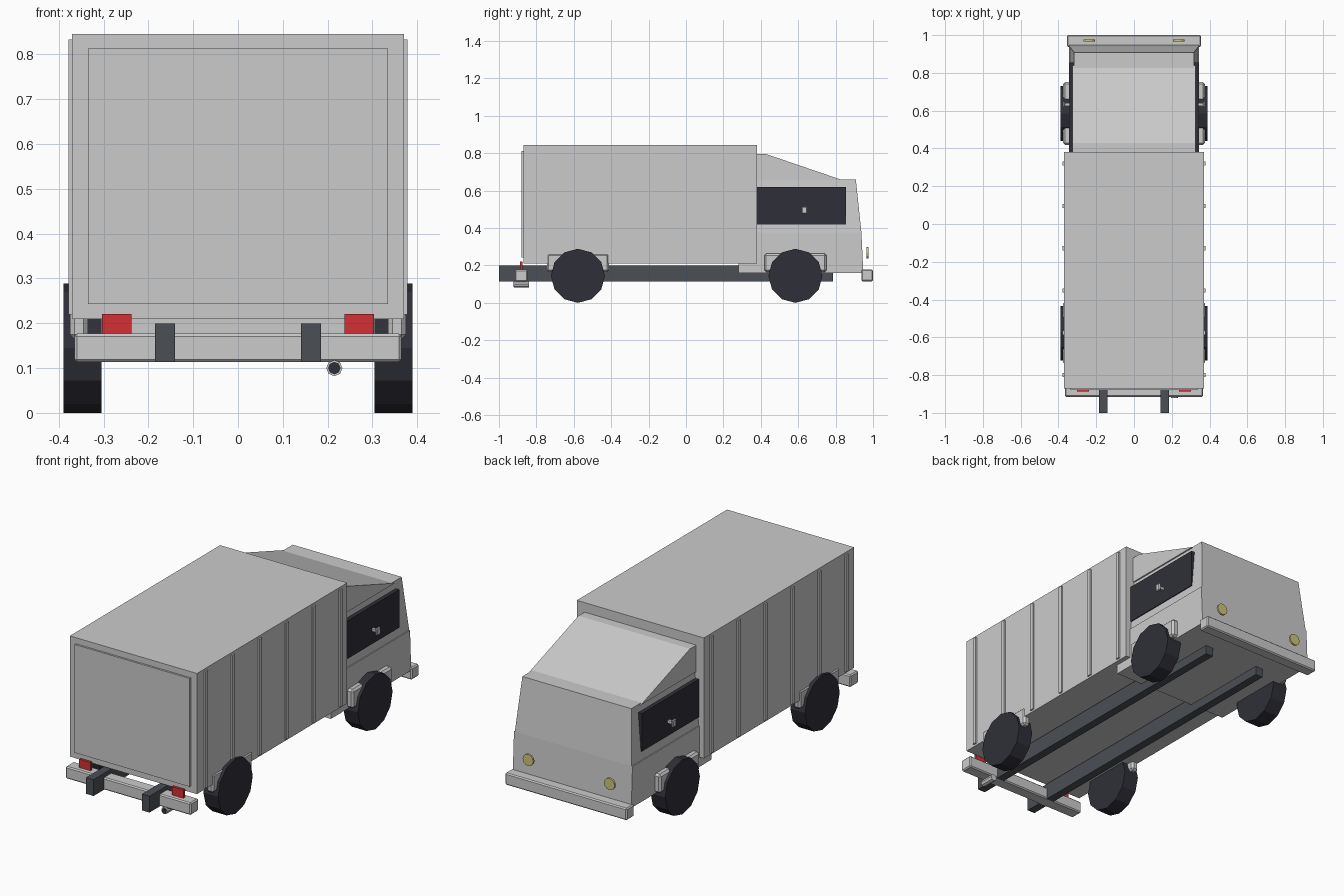
import bpy, bmesh, math
from mathutils import Matrix

if "Cube" in bpy.data.objects:
    bpy.data.objects.remove(bpy.data.objects["Cube"], do_unlink=True)


def material(name, r, g, b):
    m = bpy.data.materials.new(name)
    m.use_nodes = True
    m.diffuse_color = (r, g, b, 1)
    for node in m.node_tree.nodes:
        if node.type == 'BSDF_PRINCIPLED':
            node.inputs["Base Color"].default_value = (r, g, b, 1)
    return m


GREY = material("pale grey paint", 0.6, 0.6, 0.6)
DARK = material("dark rubber and glass", 0.028, 0.028, 0.04)
STEEL = material("chassis steel", 0.07, 0.08, 0.09)
RED = material("tail light red", 0.65, 0.03, 0.035)
YELLOW = material("headlight yellow", 0.62, 0.56, 0.2)


def finish(name, bm, mat, bevel=0):
    bmesh.ops.recalc_face_normals(bm, faces=bm.faces)
    mesh = bpy.data.meshes.new(name)
    bm.to_mesh(mesh)
    bm.free()
    mesh.materials.append(mat)
    obj = bpy.data.objects.new(name, mesh)
    bpy.context.collection.objects.link(obj)
    if bevel:
        mod = obj.modifiers.new("Bevel", 'BEVEL')
        mod.width = bevel
        mod.segments = 1
    return obj


def box(name, x, y, z, mat, bevel=0):
    """Box given by its low and high limit on each axis."""
    bm = bmesh.new()
    bmesh.ops.create_cube(bm, size=1)
    for v in bm.verts:
        for i, (lo, hi) in enumerate((x, y, z)):
            v.co[i] = hi if v.co[i] > 0 else lo
    return finish(name, bm, mat, bevel)


def side_profile(name, points, half_width, mat):
    """Side outline of (y, z) points, as wide as half_width(z) on each side."""
    bm = bmesh.new()
    left, right = [[bm.verts.new((s * half_width(z), y, z)) for y, z in points]
                   for s in (1, -1)]
    bm.faces.new(left)
    bm.faces.new(right[::-1])
    for i in range(len(points)):
        j = (i + 1) % len(points)
        bm.faces.new((left[i], right[i], right[j], left[j]))
    return finish(name, bm, mat)


def cylinder(name, centre, radius, depth, axis, sides, mat):
    bm = bmesh.new()
    bmesh.ops.create_cone(bm, cap_ends=True, segments=sides,
                          radius1=radius, radius2=radius, depth=depth)
    turn = Matrix.Rotation(math.pi / 2, 4, 'Y' if axis == 'X' else 'X')
    bmesh.ops.transform(bm, matrix=Matrix.Translation(centre) @ turn, verts=bm.verts)
    return finish(name, bm, mat)


def span(side, inner, outer):
    return tuple(sorted((side * inner, side * outer)))


# Cargo body with its rear door
box("cargo_box", (-0.37, 0.37), (-0.87, 0.38), (0.21, 0.845), GREY)
box("rear_door", (-0.335, 0.335), (-0.88, -0.865), (0.243, 0.813), GREY)

# Cab: lower body, tapered upper body and sloping roof
side_profile("cab_lower", [(0.28, 0.16), (0.948, 0.16), (0.938, 0.375), (0.28, 0.375)],
             lambda z: 0.345, GREY)
side_profile("cab_upper", [(0.36, 0.375), (0.938, 0.375), (0.908, 0.66), (0.36, 0.66)],
             lambda z: 0.34 - 0.08 * (z - 0.375), GREY)
side_profile("cab_roof", [(0.36, 0.655), (0.36, 0.795), (0.43, 0.795), (0.84, 0.655)],
             lambda z: 0.325, GREY)

# Bumpers
box("front_bumper", (-0.355, 0.355), (0.937, 1.0), (0.115, 0.178), GREY, 0.006)
box("rear_bumper", (-0.365, 0.365), (-0.915, -0.847), (0.113, 0.177), GREY, 0.006)

# Exhaust pipe with its dark opening
cylinder("exhaust_pipe", (0.215, -0.88, 0.1), 0.018, 0.08, 'Y', 8, GREY)
cylinder("exhaust_opening", (0.215, -0.92, 0.1), 0.014, 0.004, 'Y', 8, DARK)

for side, label in ((1, "left"), (-1, "right")):
    # Chassis rail
    box(f"chassis_rail_{label}", span(side, 0.141, 0.185), (-1.0, 0.785),
        (0.113, 0.199), STEEL)

    # Upright ribs on the cargo body
    for i in range(6):
        y = -0.8 + 0.224 * i
        box(f"rib_{label}_{i + 1}", span(side, 0.36, 0.378), (y - 0.011, y + 0.011),
            (0.22, 0.833), GREY)

    # Side window and door handle
    box(f"side_window_{label}", span(side, 0.31, 0.341), (0.375, 0.855),
        (0.42, 0.62), DARK)
    box(f"handle_stem_{label}", span(side, 0.335, 0.37), (0.626, 0.64),
        (0.488, 0.503), GREY)
    box(f"door_handle_{label}", span(side, 0.366, 0.378), (0.618, 0.648),
        (0.475, 0.514), GREY, 0.004)

    # Wheels and their arches
    for place, y in (("front", 0.585), ("rear", -0.578)):
        cylinder(f"{place}_wheel_{label}", (side * 0.347, y, 0.1445), 0.1445, 0.085,
                 'X', 12, DARK)
        box(f"{place}_arch_{label}", span(side, 0.335, 0.375), (y - 0.166, y + 0.166),
            (0.165, 0.264), GREY, 0.01)

    # Lights
    box(f"tail_light_{label}", span(side, 0.238, 0.303), (-0.888, -0.875),
        (0.172, 0.221), RED)
    cylinder(f"headlight_{label}", (side * 0.237, 0.971, 0.267), 0.031, 0.01,
             'Y', 12, YELLOW)
